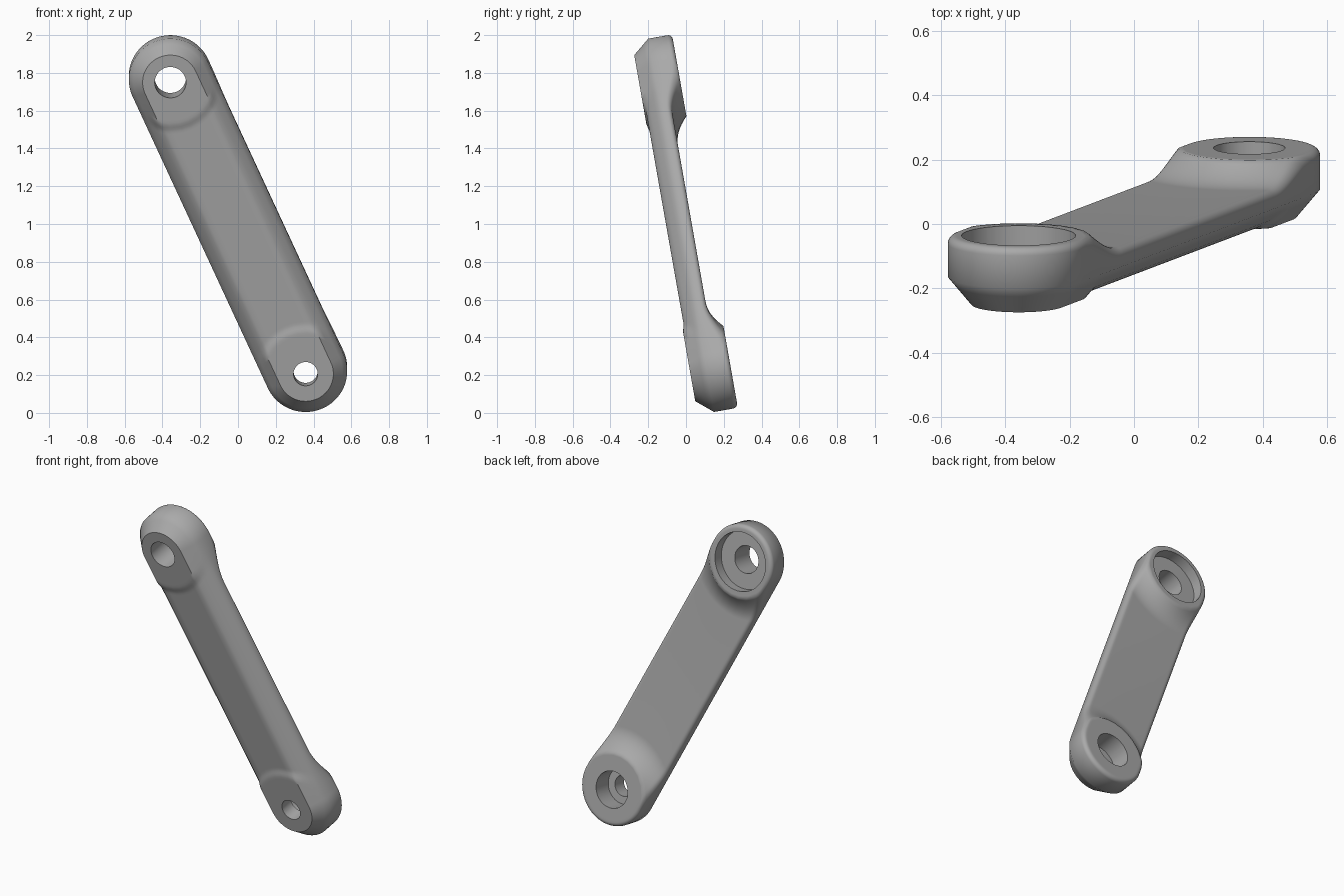
import bpy, bmesh, math
from mathutils import Vector, Matrix

cube = bpy.data.objects.get("Cube")
if cube:
    bpy.data.objects.remove(cube, do_unlink=True)

# Main dimensions, in the link's own flat frame (x across, y along, z thickness)
TILT = math.radians(10)
TOP, LOW = Vector((-0.358, 1.766)), Vector((0.358, 0.199))
R = 0.22                      # outer radius of both ends
FRONT, BACK = 0.059, 0.275    # thickness range of the bosses
FLAT_R, CHAMFER = 0.147, 0.088
RIM = 0.025                   # rounding of the back rim
STEP, FLARE = 0.071, 0.145    # drop from boss to bar and its run
CAP_SEGMENTS = 40
DISTANCES = [0.205] + [R + FLARE * i / 12 for i in range(13)]


def clamp(t):
    return min(1.0, max(0.0, t))


def back_height(dist):
    t = clamp((dist - R) / FLARE)
    return BACK - STEP * (1 - (1 - t) ** 2)


def front_height(r, dist):
    t = clamp((dist - R) / 0.05)
    t = t * t * (3 - 2 * t)
    soften = 0.008 if abs(r - FLAT_R) < 1e-4 else 0.0
    slope = clamp((r - FLAT_R) / (R - FLAT_R))
    return FRONT + CHAMFER * slope + t * (1 - slope) * (0.01 + soften)


def outline(r):
    """Stadium outline of radius r: (position, distance from the nearest centre)."""
    steps = [math.sqrt(max(0.0, d * d - r * r)) for d in DISTANCES]
    cap = [(-r * math.sin(math.pi * i / CAP_SEGMENTS),
            -r * math.cos(math.pi * i / CAP_SEGMENTS)) for i in range(CAP_SEGMENTS + 1)]
    half = [(s, -r) for s in reversed(steps)] + cap + [(s, r) for s in steps]
    points = []
    for centre, other in ((TOP, LOW), (LOW, TOP)):
        along = (other - centre).normalized()
        side = Vector((-along.y, along.x))
        points += [(centre + along * a + side * b, math.hypot(a, b)) for a, b in half]
    return points


# Link body: rings from the front spine, around the edge, to the back spine
bm = bmesh.new()
rings = []
for r in (0.0, 0.05, 0.10, 0.13, FLAT_R, 0.17, 0.195, R):
    rings.append([bm.verts.new((p.x, p.y, front_height(r, d))) for p, d in outline(r)])
rim = [(R - RIM + RIM * math.sin(t), RIM * (1 - math.cos(t)))
       for t in (math.pi / 2 * i / 6 for i in range(6, -1, -1))]
for r, drop in rim + [(0.185, 0), (0.15, 0), (0.10, 0), (0.05, 0), (0.0, 0)]:
    rings.append([bm.verts.new((p.x, p.y, back_height(d) - drop)) for p, d in outline(r)])
for a, b in zip(rings, rings[1:]):
    for i in range(len(a)):
        j = (i + 1) % len(a)
        bm.faces.new((a[i], a[j], b[j], b[i]))
bmesh.ops.remove_doubles(bm, verts=bm.verts, dist=1e-5)
bmesh.ops.dissolve_degenerate(bm, edges=bm.edges, dist=1e-6)
bmesh.ops.recalc_face_normals(bm, faces=bm.faces)
mesh = bpy.data.meshes.new("link_arm")
bm.to_mesh(mesh)
bm.free()
link = bpy.data.objects.new("link_arm", mesh)
bpy.context.collection.objects.link(link)


def bore_cutter(name, centre, hole_r, bore_r, floor):
    """Stepped round cutter: through hole in front, wide counterbore behind."""
    profile = [(hole_r, FRONT - 0.1), (hole_r, floor), (bore_r, floor), (bore_r, BACK + 0.1)]
    cut = bmesh.new()
    n = 64
    loops = [[cut.verts.new((centre.x + r * math.cos(math.tau * i / n),
                             centre.y + r * math.sin(math.tau * i / n), z))
              for i in range(n)] for r, z in profile]
    for a, b in zip(loops, loops[1:]):
        for i in range(n):
            j = (i + 1) % n
            cut.faces.new((a[i], a[j], b[j], b[i]))
    cut.faces.new(loops[0])
    cut.faces.new(loops[-1])
    bmesh.ops.recalc_face_normals(cut, faces=cut.faces)
    data = bpy.data.meshes.new(name)
    cut.to_mesh(data)
    cut.free()
    obj = bpy.data.objects.new(name, data)
    obj.hide_render = True
    bpy.context.collection.objects.link(obj)
    return obj


# Stepped holes at both ends
bpy.ops.object.select_all(action='DESELECT')
bpy.context.view_layer.objects.active = link
link.select_set(True)
for cutter in (bore_cutter("top_bore_cutter", TOP, 0.083, 0.177, 0.21),
               bore_cutter("lower_bore_cutter", LOW, 0.064, 0.111, 0.15)):
    mod = link.modifiers.new("bore", 'BOOLEAN')
    mod.operation = 'DIFFERENCE'
    mod.solver = 'EXACT'
    mod.object = cutter
    bpy.ops.object.modifier_apply(modifier=mod.name)
    bpy.data.objects.remove(cutter, do_unlink=True)

# Stand the link up, leaning back by the tilt
link.data.transform(Matrix.Rotation(math.pi / 2 + TILT, 4, 'X') @ Matrix.Scale(-1, 4, (0, 0, 1)))
link.data.flip_normals()
bpy.ops.object.shade_smooth_by_angle(angle=math.radians(45))

# Plain grey finish
grey = bpy.data.materials.new("plain_grey")
grey.use_nodes = True
colour = (0.4, 0.4, 0.4, 1)
grey.diffuse_color = colour
grey.node_tree.nodes["Principled BSDF"].inputs["Base Color"].default_value = colour
link.data.materials.clear()
link.data.materials.append(grey)
